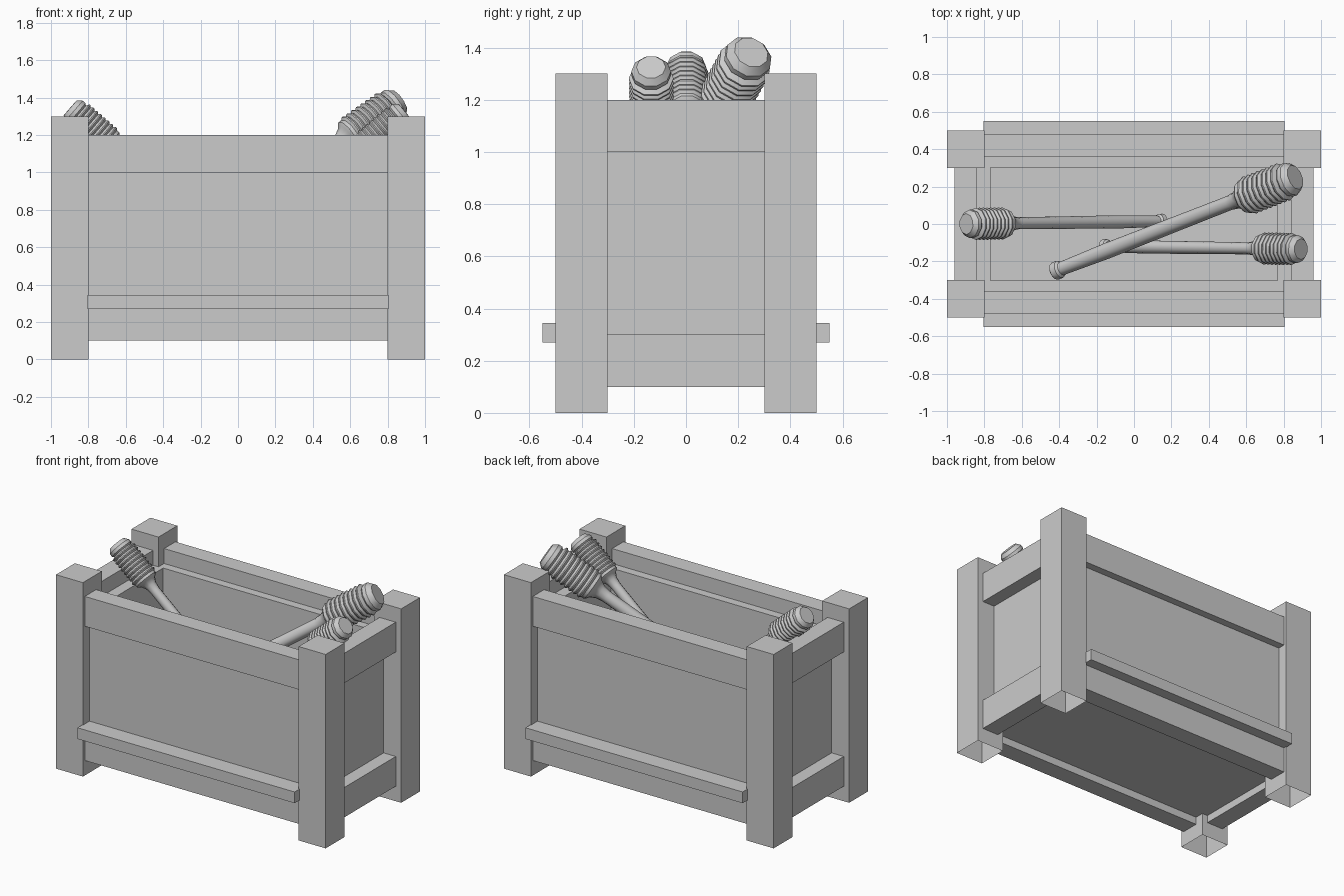
import bpy, bmesh, math
from mathutils import Vector, Matrix

if "Cube" in bpy.data.objects:
    bpy.data.objects.remove(bpy.data.objects["Cube"])


def add_mesh(name, bm):
    me = bpy.data.meshes.new(name)
    bm.to_mesh(me)
    bm.free()
    ob = bpy.data.objects.new(name, me)
    bpy.context.collection.objects.link(ob)
    return ob


def box(name, lo, hi, open_bottom=False):
    lo, hi = Vector(lo), Vector(hi)
    bm = bmesh.new()
    bmesh.ops.create_cube(bm, size=1, matrix=Matrix.Translation((lo + hi) / 2)
                          @ Matrix.Diagonal((*(hi - lo), 1)))
    if open_bottom:
        low = min(bm.faces, key=lambda f: f.calc_center_median().z)
        bmesh.ops.delete(bm, geom=[low], context='FACES_ONLY')
    return add_mesh(name, bm)


def span(s, a, b):
    return (a, b) if s > 0 else (-b, -a)


# Four corner posts, open underneath
for sx, xn in ((-1, "left"), (1, "right")):
    for sy, yn in ((-1, "front"), (1, "back")):
        x, y = span(sx, .8, 1), span(sy, .3, .5)
        box(f"{yn}_{xn}_post", (x[0], y[0], 0), (x[1], y[1], 1.3), True)

# Upper and lower rails between the posts
for z, zn in ((.1, "lower"), (1.0, "upper")):
    for s, long_side, end_side in ((-1, "front", "left"), (1, "back", "right")):
        y = span(s, .36, .48)
        box(f"{zn}_{long_side}_rail", (-.8, y[0], z), (.8, y[1], z + .2))
        x = span(s, .84, .96)
        box(f"{zn}_{end_side}_rail", (x[0], -.3, z), (x[1], .3, z + .2))

# Thin ledges along the long sides
for s, n in ((-1, "front"), (1, "back")):
    y = span(s, .43, .55)
    box(f"{n}_ledge", (-.805, y[0], .27), (.805, y[1], .345))

# Open inner bin: inset the top face, then push it down to the floor
bin_ob = box("bin", (-.87, -.43, .15), (.87, .43, 1.1))
bm = bmesh.new()
bm.from_mesh(bin_ob.data)
top = max(bm.faces, key=lambda f: f.calc_center_median().z)
bmesh.ops.inset_region(bm, faces=[top], thickness=.1, use_even_offset=True)
floor = bmesh.ops.extrude_discrete_faces(bm, faces=[top])["faces"][0]
for v in floor.verts:
    v.co.z = .3
# inner wall line sits at x .77, y .305
for v in bm.verts:
    if abs(v.co.x) < .8:
        v.co.x, v.co.y = math.copysign(.767, v.co.x), math.copysign(.303, v.co.y)
bm.to_mesh(bin_ob.data)
bm.free()


# Clubs: lathed knob, handle, ribbed head and chamfered flat cap
def club(name, bottom, tip, scale, sides=10):
    bottom, tip = Vector(bottom), Vector(tip)
    length = (tip - bottom).length / scale
    head = length - .30
    prof = [(.03, 0), (.04, .008), (.04, .035), (.03, .045), (.035, .3),
            (.032, head - .07), (.038, head - .03), (.055, head)]
    ribs, pitch = 10, .0265
    for i in range(ribs):
        r = .086 - (.01 if i in (0, ribs - 1) else 0)
        t = head + .006 + i * pitch
        prof += [(r - .01, t), (r, t + .010), (r, t + .016)]
    prof += [(.076, length - .025), (.056, length)]
    m = (Matrix.Translation(bottom)
         @ (tip - bottom).to_track_quat('Z', 'Y').to_matrix().to_4x4()
         @ Matrix.Scale(scale, 4))
    bm = bmesh.new()
    rings = []
    for r, t in prof:
        rings.append([bm.verts.new(m @ Vector((r * math.cos(a), r * math.sin(a), t)))
                      for a in (2 * math.pi * j / sides for j in range(sides))])
    for a, b in zip(rings, rings[1:]):
        for j in range(sides):
            k = (j + 1) % sides
            bm.faces.new((a[j], a[k], b[k], b[j]))
    bm.faces.new(rings[0][::-1])
    bm.faces.new(rings[-1])
    ob = add_mesh(name, bm)
    bpy.ops.object.select_all(action='DESELECT')
    ob.select_set(True)
    bpy.context.view_layer.objects.active = ob
    bpy.ops.object.shade_smooth_by_angle(angle=math.radians(37))


club("left_club", (.16, .015, .43), (-.897, 0, 1.345), 1.0)
club("large_right_club", (-.43, -.255, .48), (.862, .25, 1.382), 1.22)
club("small_right_club", (-.17, -.12, .43), (.893, -.134, 1.325), 1.0)
